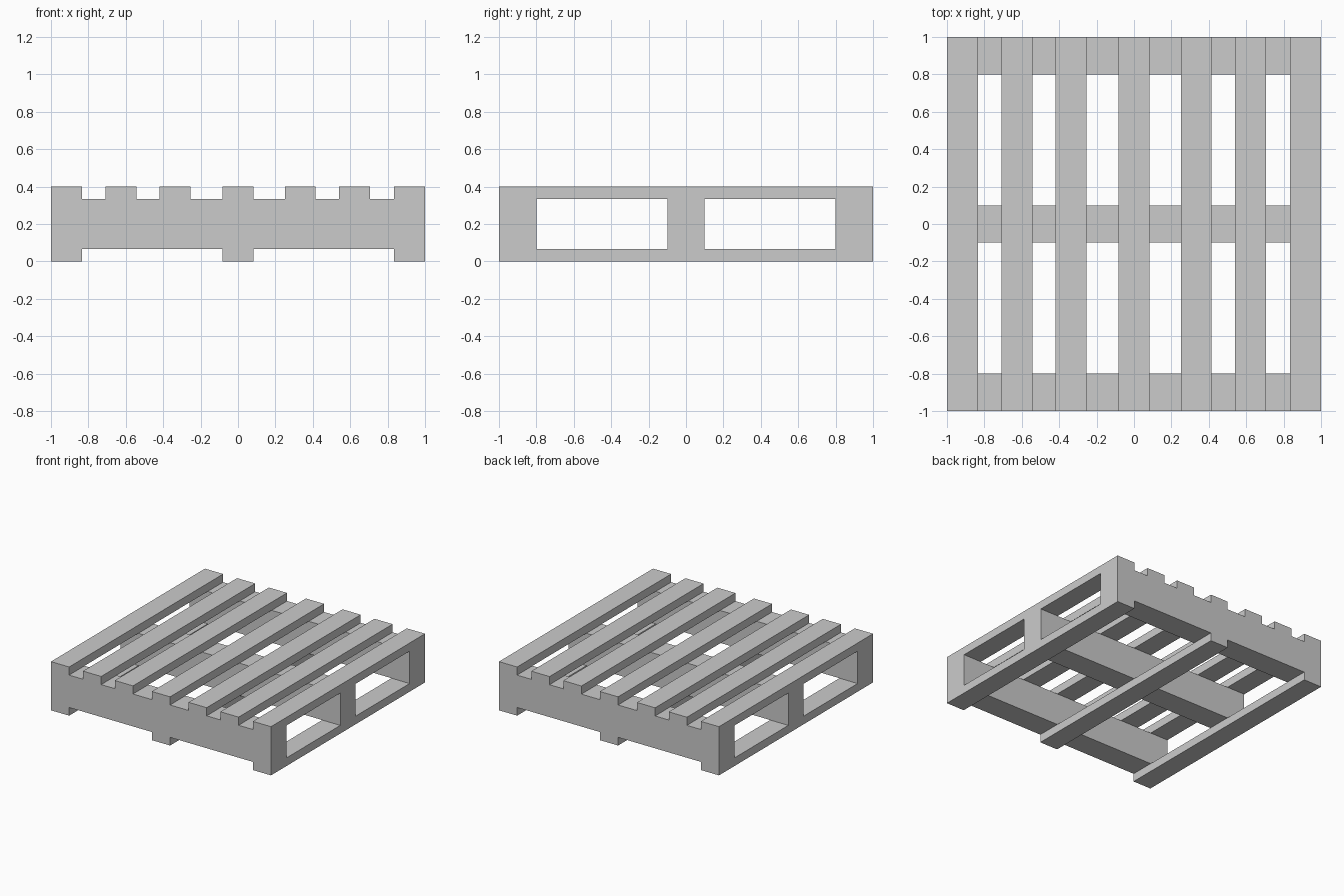
import bpy
import bmesh
from mathutils import Matrix, Vector

if "Cube" in bpy.data.objects:
    bpy.data.objects.remove(bpy.data.objects["Cube"])

BOARD_W = 0.165      # width of top and bottom boards
LOW, HIGH, TOP = 0.067, 0.333, 0.4   # heights of the layer joints


def box(name, x, y, z):
    """Box spanning the (min, max) ranges x, y, z."""
    bm = bmesh.new()
    spans = (x, y, z)
    size = Vector([b - a for a, b in spans])
    centre = Vector([(a + b) / 2 for a, b in spans])
    bmesh.ops.create_cube(bm, size=1, matrix=Matrix.Diagonal(size).to_4x4())
    mesh = bpy.data.meshes.new(name)
    bm.to_mesh(mesh)
    bm.free()
    obj = bpy.data.objects.new(name, mesh)
    obj.location = centre
    bpy.context.collection.objects.link(obj)
    return obj


def board(name, x, z):
    """Board running front to back, centred on x."""
    return box(name, (x - BOARD_W / 2, x + BOARD_W / 2), (-1, 1), z)


# Deck slats
edge = 1 - BOARD_W / 2
for i, x in enumerate((-edge, -0.626, -0.337, 0, 0.333, 0.623, edge)):
    board(f"deck_slat_{i + 1}", x, (HIGH, TOP))

# Cross beams between the decks
for name, y in (("front", -0.9), ("middle", 0), ("back", 0.9)):
    box(f"{name}_beam", (-1, 1), (y - 0.1, y + 0.1), (LOW, HIGH))

# Bottom runners
for name, x in (("left", -edge), ("middle", 0), ("right", edge)):
    board(f"{name}_runner", x, (0, LOW))
